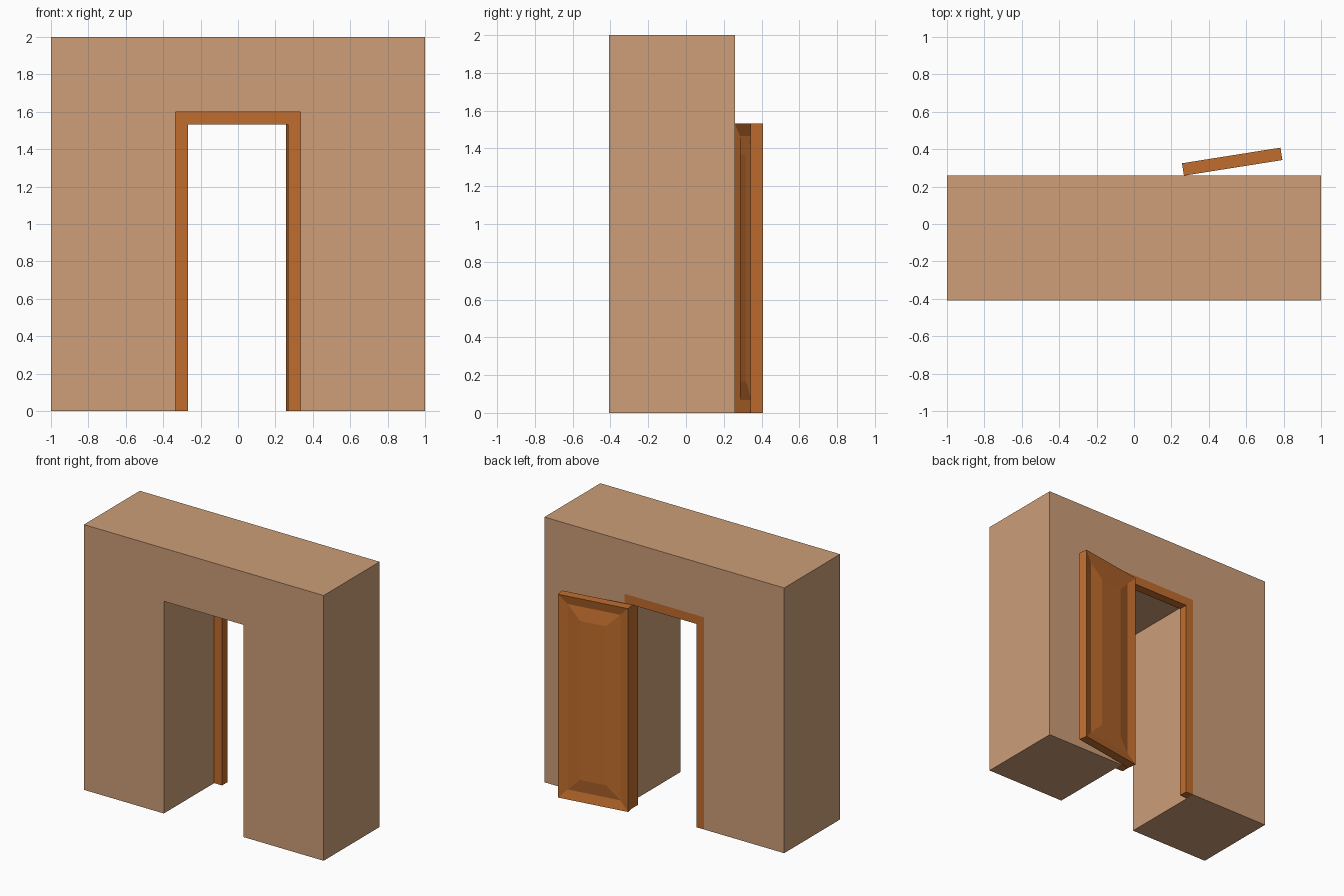
import bpy, bmesh, math
from mathutils import Matrix

if "Cube" in bpy.data.objects:
    bpy.data.objects.remove(bpy.data.objects["Cube"])

BACK = 0.2585     # y of the wall's back face


def material(name, rgb):
    m = bpy.data.materials.new(name)
    m.diffuse_color = (*rgb, 1)
    m.use_nodes = True
    m.node_tree.nodes["Principled BSDF"].inputs["Base Color"].default_value = m.diffuse_color
    return m


wall_mat = material("tan_wall", (0.61, 0.342, 0.191))
wood_mat = material("orange_wood", (0.527, 0.153, 0.027))


def finish(bm, name, mat):
    bmesh.ops.recalc_face_normals(bm, faces=bm.faces)
    me = bpy.data.meshes.new(name)
    bm.to_mesh(me)
    bm.free()
    me.materials.append(mat)
    ob = bpy.data.objects.new(name, me)
    bpy.context.collection.objects.link(ob)
    return ob


def arch(name, outer, top, inner, inner_top, y0, y1, mat):
    """Square portal outline in x-z, extruded from y0 to y1."""
    half = [(inner, 0), (outer, 0), (outer, top)]
    pts = [(inner, inner_top)] + half
    pts += [(-x, z) for x, z in reversed(pts)]
    bm = bmesh.new()
    face = bm.faces.new([bm.verts.new((x, y0, z)) for x, z in pts])
    out = bmesh.ops.extrude_face_region(bm, geom=[face])
    verts = [v for v in out["geom"] if isinstance(v, bmesh.types.BMVert)]
    bmesh.ops.translate(bm, verts=verts, vec=(0, y1 - y0, 0))
    return finish(bm, name, mat)


# Thick wall with a doorway, and a frame flush with its back
arch("wall", 1, 2, 0.333, 1.6, -0.408, BACK, wall_mat)
arch("door_frame", 0.333, 1.6, 0.267, 1.533, BACK - 0.067, BACK, wood_mat)

# Open door slab with a raised panel on both sides, swung on its hinge
W, T, H = 0.533, 0.067, 1.533
bm = bmesh.new()
bmesh.ops.create_cube(bm, size=1, matrix=Matrix.Translation((W / 2, T / 2, H / 2))
                      @ Matrix.Diagonal((W, T, H, 1)))
bm.normal_update()
for face in [f for f in bm.faces if abs(f.normal.y) > 0.9]:
    normal = face.normal.copy()
    for inset, depth in ((0.067, -0.017), (0.1, 0.017)):
        bmesh.ops.inset_individual(bm, faces=[face], thickness=inset,
                                   depth=0, use_even_offset=True)
        bmesh.ops.translate(bm, verts=list(face.verts), vec=normal * depth)
door = finish(bm, "door", wood_mat)
door.location = (0.267, BACK, 0)
door.rotation_euler = (0, 0, math.radians(9))
